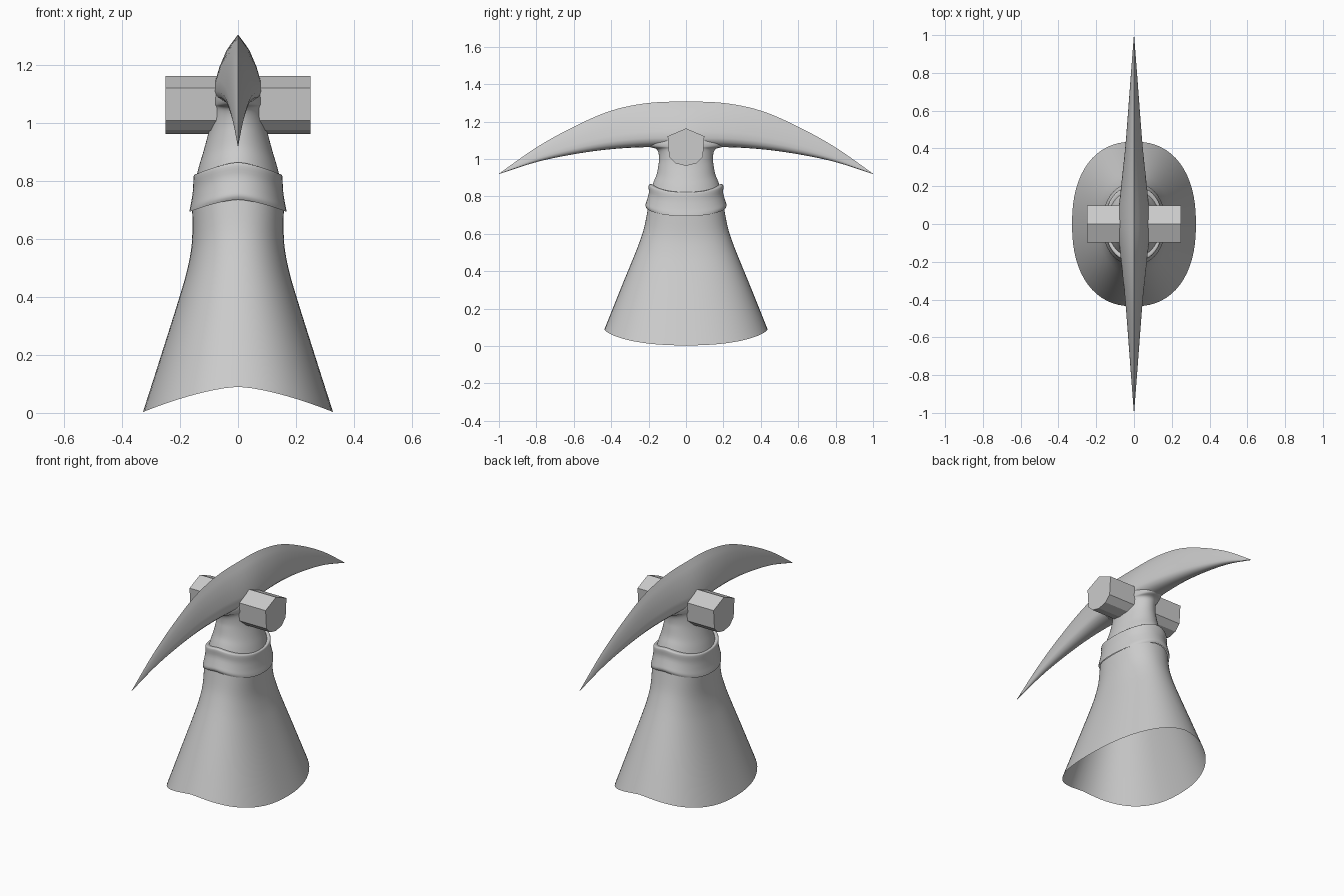
import bpy, bmesh, math

if "Cube" in bpy.data.objects:
    bpy.data.objects.remove(bpy.data.objects["Cube"])


def spline(rows, steps):
    """Catmull-Rom interpolation through rows of numbers."""
    out = []
    for i in range(len(rows) - 1):
        p0, p1, p2 = rows[max(i - 1, 0)], rows[i], rows[i + 1]
        p3 = rows[min(i + 2, len(rows) - 1)]
        for s in range(steps):
            t = s / steps
            out.append([0.5 * (2 * b + (c - a) * t + (2 * a - 5 * b + 4 * c - d) * t * t
                               + (3 * b - a - 3 * c + d) * t ** 3)
                        for a, b, c, d in zip(p0, p1, p2, p3)])
    out.append(list(rows[-1]))
    return out


def loft(name, rings, caps=(False, False), angle=50):
    """Skin a list of closed rings of points."""
    bm = bmesh.new()
    loops = [[bm.verts.new(p) for p in ring] for ring in rings]
    n = len(loops[0])
    for a, b in zip(loops, loops[1:]):
        for i in range(n):
            j = (i + 1) % n
            bm.faces.new((a[i], a[j], b[j], b[i]))
    if caps[0]:
        bm.faces.new(loops[0][::-1])
    if caps[1]:
        bm.faces.new(loops[-1])
    bmesh.ops.recalc_face_normals(bm, faces=bm.faces)
    mesh = bpy.data.meshes.new(name)
    bm.to_mesh(mesh)
    bm.free()
    ob = bpy.data.objects.new(name, mesh)
    bpy.context.collection.objects.link(ob)
    bpy.ops.object.select_all(action='DESELECT')
    ob.select_set(True)
    bpy.context.view_layer.objects.active = ob
    bpy.ops.object.shade_smooth_by_angle(angle=math.radians(angle))
    return ob


def oval(z, a, b, lift, power):
    """Superellipse ring whose front and back rise by lift."""
    ring = []
    for i in range(64):
        t = 2 * math.pi * i / 64
        c, s = math.cos(t), math.sin(t)
        fx = math.copysign(abs(c) ** (2 / power), c)
        fy = math.copysign(abs(s) ** (2 / power), s)
        ring.append((a * fx, b * fy, z + lift * (1 - abs(fx) ** 1.5)))
    return ring


def ovals(levels, power, steps=4):
    return [oval(*lv, power) for lv in spline(levels, steps)]


# Hollow flared skirt: side height, half width, half depth, front lift
loft("skirt", ovals([(0.003, 0.328, 0.436, 0.087), (0.2, 0.265, 0.36, 0.08),
                     (0.4, 0.202, 0.282, 0.07), (0.5, 0.174, 0.247, 0.06),
                     (0.59, 0.159, 0.222, 0.05), (0.70, 0.158, 0.203, 0.04)], 2.3))

# Collar band with small lips
loft("collar", ovals([(0.694, 0.168, 0.211, 0.042), (0.71, 0.165, 0.217, 0.042),
                      (0.735, 0.16, 0.21, 0.042), (0.775, 0.155, 0.199, 0.042),
                      (0.81, 0.154, 0.2, 0.042), (0.822, 0.15, 0.195, 0.042),
                      (0.822, 0.135, 0.175, 0.042)], 2.2, 3), angle=40)

# Neck flowing into the blade underside
loft("neck", ovals([(0.79, 0.15, 0.19, 0.04), (0.85, 0.135, 0.172, 0.03),
                    (0.9, 0.12, 0.156, 0.02), (0.96, 0.104, 0.147, 0.01),
                    (1.0, 0.097, 0.144, 0), (1.035, 0.092, 0.148, 0),
                    (1.055, 0.09, 0.162, 0), (1.066, 0.088, 0.2, 0),
                    (1.09, 0.086, 0.215, 0), (1.13, 0.08, 0.17, 0)], 2.0),
     caps=(False, True))

# Curved two-pointed blade: y, top z, bottom z, half width
half = [(0.2, 1.299, 1.063, 0.068), (0.4, 1.258, 1.052, 0.047),
        (0.6, 1.172, 1.025, 0.031), (0.8, 1.061, 0.983, 0.016),
        (1.0, 0.921, 0.919, 0.0005)]
stations = ([(-y, t, b, w) for y, t, b, w in reversed(half)]
            + [(0, 1.306, 1.06, 0.086)] + half)
section = [(0, 0), (0.12, 0.26), (0.23, 0.47), (0.45, 0.74), (0.65, 0.91),
           (0.8, 1), (0.89, 0.9), (0.95, 0.68), (0.985, 0.38), (1, 0)]
outline = section + [(t, -w) for t, w in section[-2:0:-1]]
loft("blade", [[(w * f, y, top + (bot - top) * t) for t, f in outline]
               for y, top, bot, w in spline(stations, 6)], caps=(True, True))

# Faceted cross peg through the head
side = [(0.098, 1.121), (0.09, 1.01), (0.055, 0.976)]
peg = [(0, 1.163)] + side + [(0, 0.963)] + [(-y, z) for y, z in reversed(side)]
loft("cross_peg", [[(x, y, z) for y, z in peg] for x in (-0.25, 0.25)],
     caps=(True, True), angle=20)
